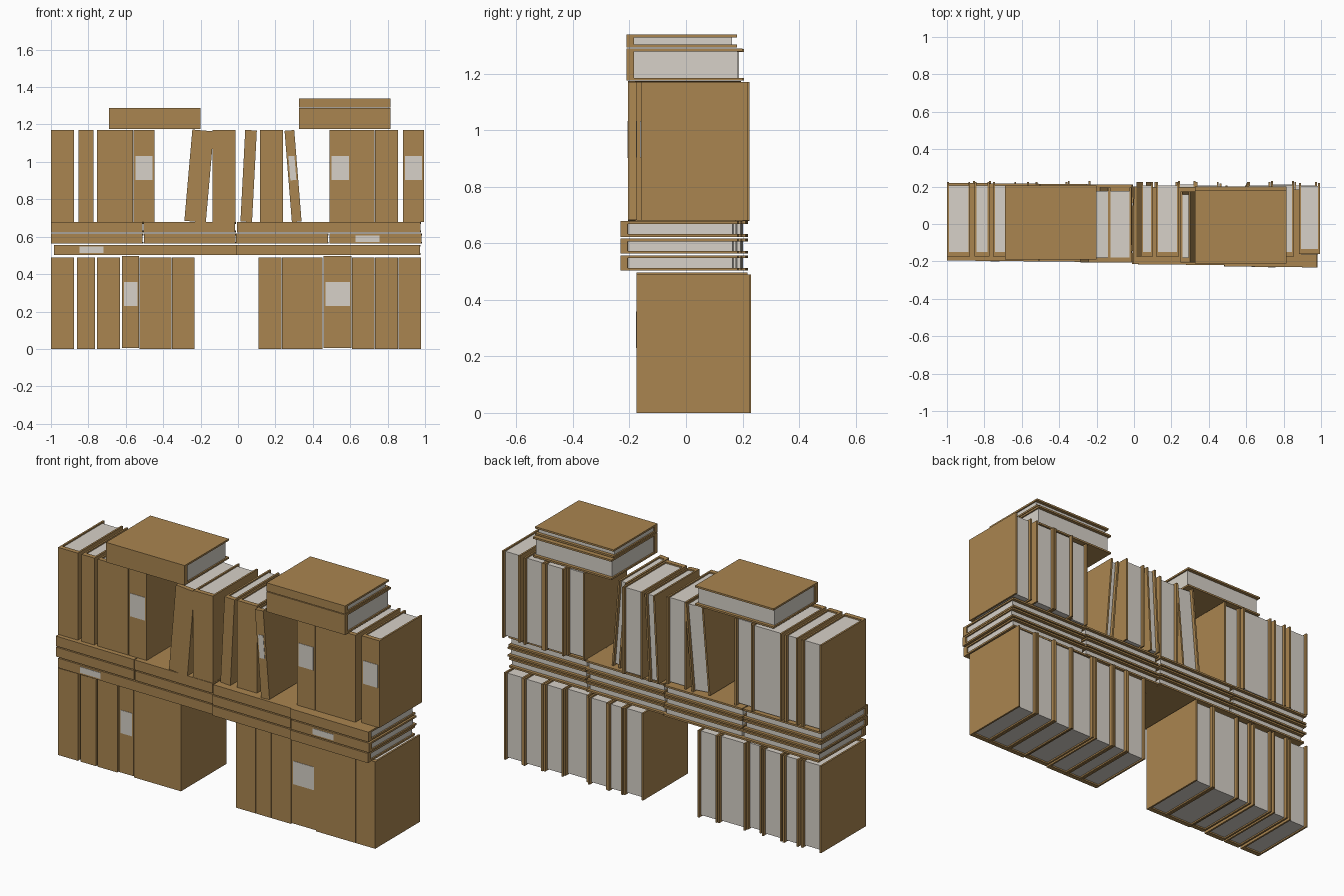
import bpy, bmesh, math
from mathutils import Matrix, Vector

if "Cube" in bpy.data.objects:
    bpy.data.objects.remove(bpy.data.objects["Cube"])

def material(name, rgb):
    m = bpy.data.materials.new(name)
    m.diffuse_color = (*rgb, 1)
    m.use_nodes = True
    m.node_tree.nodes["Principled BSDF"].inputs["Base Color"].default_value = m.diffuse_color
    return m

BROWN = material("cover_brown", (0.40, 0.235, 0.08))
CREAM = material("page_cream", (0.68, 0.64, 0.58))
H = 0.49          # book height
BOARD = 0.010     # cover board thickness
SPINE = 0.026     # spine thickness

def add_mesh(name, bm, mat, matrix):
    bmesh.ops.recalc_face_normals(bm, faces=bm.faces)
    bm.transform(matrix)
    me = bpy.data.meshes.new(name)
    bm.to_mesh(me)
    bm.free()
    me.materials.append(mat)
    bpy.context.collection.objects.link(bpy.data.objects.new(name, me))

def box(name, lo, hi, mat, matrix):
    lo, hi = Vector(lo), Vector(hi)
    bm = bmesh.new()
    bmesh.ops.create_cube(bm, size=1)
    bm.transform(Matrix.Translation((lo + hi) / 2) @ Matrix.Diagonal((*(hi - lo), 1)))
    add_mesh(name, bm, mat, matrix)

def book(name, t, matrix, depth=0.405, h=H, label=False):
    """Upright book: thickness on x (centred), spine at y=0 facing -y, base at z=0."""
    a, b = t / 2, t / 2 - BOARD
    # U-shaped cover
    bm = bmesh.new()
    outline = [(-a, 0), (a, 0), (a, depth), (b, depth), (b, SPINE),
               (-b, SPINE), (-b, depth), (-a, depth)]
    f = bm.faces.new([bm.verts.new((x, y, 0)) for x, y in outline])
    ext = bmesh.ops.extrude_face_region(bm, geom=[f])
    bmesh.ops.translate(bm, vec=(0, 0, h),
                        verts=[v for v in ext["geom"] if isinstance(v, bmesh.types.BMVert)])
    add_mesh(name + "_cover", bm, BROWN, matrix)
    # page block set in from the board edges
    box(name + "_pages", (-b, SPINE, 0.008), (b, depth - 0.018, h - 0.008), CREAM, matrix)
    if label:
        box(name + "_label", (-b, -0.002, 0.455 * h), (b, 0.01, 0.72 * h), CREAM, matrix)

def upright(name, x0, x1, y, z, lean=0, label=False, depth=0.405):
    m = Matrix.Translation(((x0 + x1) / 2, y, z)) @ Matrix.Rotation(math.radians(lean), 4, 'Y')
    book(name, x1 - x0, m, depth, label=label)

def flat(name, x0, y, z0, z1, label=False, yaw=0, depth=0.405):
    m = (Matrix.Translation((x0 + H, y, (z0 + z1) / 2)) @ Matrix.Rotation(math.radians(yaw), 4, 'Z')
         @ Matrix.Rotation(math.radians(-90), 4, 'Y'))
    book(name, z1 - z0, m, depth, label=label)

# lower row: two blocks of standing books with a gap between
lower = [(-1.0, -.876), (-.86, -.764), (-.753, -.63), (-.62, -.528), (-.526, -.356), (-.354, -.233),
         (.11, .233), (.235, .328), (.33, .453), (.457, .608), (.61, .73), (.732, .855), (.857, .978)]
for i, (a, b) in enumerate(lower):
    lab = i in (3, 9)
    upright(f"lower_book_{i}", a, b, -.175, .006 if lab else 0, label=lab,
            depth=.392 if lab else .4 + .005 * (i % 2))

# shelf of lying books: three layers, four columns
layers = [(.503, .557, (-.985, -.5, -.01, .482)), (.563, .616, (-1.0, -.503, -.01, .49)),
          (.622, .678, (-1.0, -.505, -.005, .485))]
fronts = (-.2, -.205, -.22, -.232)
for r, (z0, z1, xs) in enumerate(layers):
    for c, x in enumerate(xs):
        flat(f"shelf_book_{r}_{c}", x, fronts[c], z0, z1, yaw=-.6,
             label=(r, c) in ((0, 0), (1, 3)), depth=.415)

# upper row of standing books: x range, front, lean, label
upper = [(-1.0, -.876, -.175, 0, 0), (-.853, -.773, -.175, 0, 0), (-.753, -.562, -.175, 0, 0),
         (-.558, -.447, -.175, 0, 1), (-.287, -.172, -.205, 5, 0), (-.136, -.013, -.205, 0, 0),
         (.013, .075, -.175, 3, 0), (.117, .24, -.175, 0, 0), (.288, .34, -.205, -4.6, 1),
         (.49, .603, -.175, 0, 1), (.605, .73, -.175, 0, 0), (.732, .855, -.175, 0, 0),
         (.882, .994, -.16, 0, 1)]
for i, (a, b, y, lean, lab) in enumerate(upper):
    upright(f"upper_book_{i}", a, b, y, .68, lean, bool(lab), depth=.38 if lab else .4)

# books lying on top
flat("top_left_book", -.69, -.19, 1.175, 1.287, depth=.395)
flat("top_right_book", .325, -.21, 1.175, 1.288, depth=.41)
flat("top_right_upper_book", .325, -.21, 1.292, 1.338, depth=.39)
